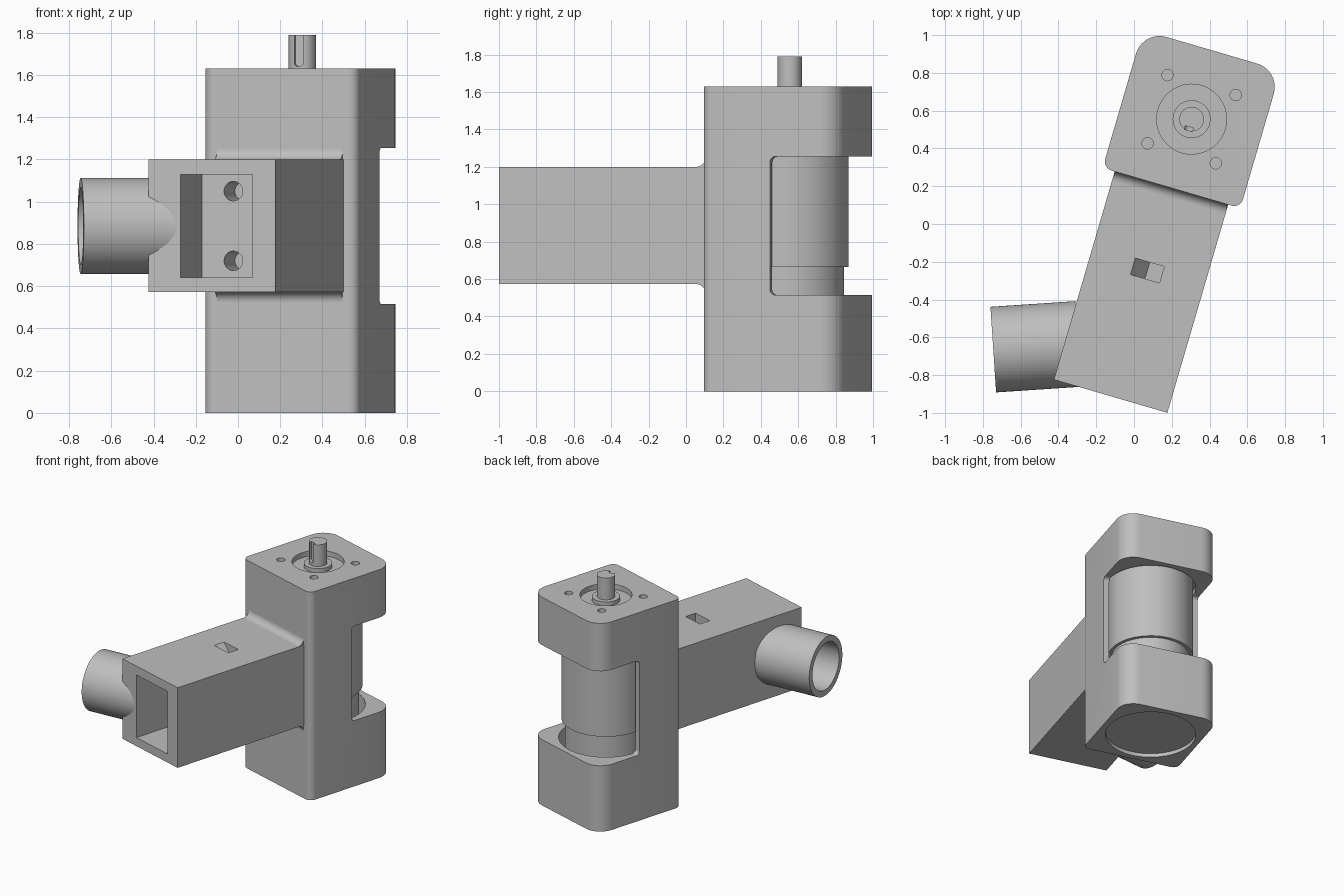
import bpy, bmesh, math
from mathutils import Matrix, Vector

cube = bpy.data.objects.get("Cube")
if cube:
    bpy.data.objects.remove(cube, do_unlink=True)

grey = bpy.data.materials.new("plain_grey")
grey.use_nodes = True
colour = (0.52, 0.52, 0.52, 1)
grey.diffuse_color = colour
grey.node_tree.nodes["Principled BSDF"].inputs["Base Color"].default_value = colour

# the housing and arm are built square, then turned about the motor axis
PLACE = Matrix.Translation((0.305, 0.555, 0)) @ Matrix.Rotation(math.radians(-16.3), 4, "Z")
MID = 0.885


def finish(name, bm):
    bmesh.ops.recalc_face_normals(bm, faces=bm.faces)
    mesh = bpy.data.meshes.new(name)
    bm.to_mesh(mesh)
    bm.free()
    obj = bpy.data.objects.new(name, mesh)
    bpy.context.collection.objects.link(obj)
    mesh.materials.append(grey)
    return obj


def prism(name, outline, axis, low, high):
    """Extrude a flat outline along an axis."""
    spot = {"X": lambda a, b, h: (h, a, b), "Y": lambda a, b, h: (a, h, b),
            "Z": lambda a, b, h: (a, b, h)}[axis]
    bm = bmesh.new()
    face = bm.faces.new([bm.verts.new(spot(a, b, low)) for a, b in outline])
    out = bmesh.ops.extrude_face_region(bm, geom=[face])
    moved = [v for v in out["geom"] if isinstance(v, bmesh.types.BMVert)]
    bmesh.ops.translate(bm, verts=moved, vec=Vector(spot(0, 0, high - low)))
    return finish(name, bm)


def lathe(name, profile, steps=96):
    """Spin a radius and height profile about z."""
    bm = bmesh.new()
    verts = [bm.verts.new((r, 0, z)) for r, z in profile]
    edges = [bm.edges.new(pair) for pair in zip(verts, verts[1:])]
    bmesh.ops.spin(bm, geom=verts + edges, cent=(0, 0, 0), axis=(0, 0, 1),
                   angle=math.tau, steps=steps)
    bmesh.ops.remove_doubles(bm, verts=bm.verts, dist=0.0001)
    return finish(name, bm)


def arc(cx, cy, r, start, end, steps):
    return [(cx + r * math.cos(math.radians(start + (end - start) * i / steps)),
             cy + r * math.sin(math.radians(start + (end - start) * i / steps)))
            for i in range(steps + 1)]


def circle(cx, cy, r, steps=64):
    return arc(cx, cy, r, 0, 360, steps)[:-1]


def rounded(x0, x1, y0, y1, radii):
    """Rectangle with radii from lower left, going anticlockwise."""
    points = []
    corners = [(x0, y0, 1, 1), (x1, y0, -1, 1), (x1, y1, -1, -1), (x0, y1, 1, -1)]
    for i, ((x, y, sx, sy), r) in enumerate(zip(corners, radii)):
        if r:
            points += arc(x + sx * r, y + sy * r, r, 180 + 90 * i, 270 + 90 * i, 10)
        else:
            points.append((x, y))
    return points


def rect(x0, x1, y0, y1):
    return rounded(x0, x1, y0, y1, [0] * 4)


def cut(obj, cutter):
    mod = obj.modifiers.new("cut", "BOOLEAN")
    mod.operation, mod.solver, mod.object = "DIFFERENCE", "EXACT", cutter
    bpy.context.view_layer.objects.active = obj
    bpy.ops.object.modifier_apply(modifier=mod.name)
    bpy.data.objects.remove(cutter, do_unlink=True)


# housing: rounded block, open at the back, bored for the motor
housing = prism("housing", rounded(-0.38, 0.38, -0.38, 0.38, [0.05, 0.05, 0.13, 0.13]),
                "Z", 0, 1.63)
cut(housing, prism("bore", circle(0, 0, 0.335, 96), "Z", 0.06, 1.3))
cut(housing, prism("back_opening", rounded(0, 1, 0.515, 1.255, [0.03, 0, 0, 0.03]),
                   "X", -1, 1))
cut(housing, prism("base_recess", circle(0, 0, 0.335, 96), "Z", -0.1, 0.03))
cut(housing, prism("shaft_recess", circle(0, 0, 0.185, 96), "Z", 1.59, 1.8))
for sx in (-1, 1):
    for sy in (-1, 1):
        cut(housing, prism("bolt_hole", circle(sx * 0.188, sy * 0.188, 0.03, 32),
                           "Z", 1.53, 1.8))

# motor, collar and keyed shaft
motor = lathe("motor", [(0, 0.05), (0.29, 0.05), (0.29, 0.665), (0.315, 0.665),
                        (0.315, 1.31), (0, 1.31)])
collar = lathe("shaft_collar", [(0, 1.58), (0.1, 1.58), (0.1, 1.62), (0, 1.62)])
shaft = prism("shaft", circle(0, 0, 0.065), "Z", 1.58, 1.79)
cut(shaft, prism("keyway", rounded(-0.022, 0.022, 1.64, 2, [0.02, 0.02, 0, 0]),
                 "Y", -0.1, -0.042))

# arm: square beam with a front pocket, screw holes and a top slot
arm = prism("arm", rect(-0.313, 0.313, 0.573, 1.2), "Y", -1.528, -0.36)
cut(arm, prism("pocket", rect(-0.154, 0.2, 0.64, 1.13), "Y", -1.7, -1.165))
for side in (-1, 1):
    cut(arm, prism("screw_hole", circle(0, MID + side * 0.165, 0.046, 32),
                   "Y", -1.25, -0.98))
cut(arm, prism("top_slot", [(-0.08, 1.3), (-0.08, 1.2), (0, 1.11), (0.08, 1.11),
                            (0.08, 1.3)], "Y", -0.88, -0.79))

# fillets where the arm meets the housing
fillets = []
for name, z, side in (("upper_fillet", 1.2, 1), ("lower_fillet", 0.573, -1)):
    curve = arc(-0.43, 0.05, 0.05, -90, 0, 10)
    outline = [(y, z + side * h) for y, h in curve + [(-0.37, 0.05), (-0.37, -0.01),
                                                     (-0.43, -0.01)]]
    fillets.append(prism(name, outline, "X", -0.31, 0.31))

for obj in [housing, motor, collar, shaft, arm] + fillets:
    obj.data.transform(PLACE)

# side tube: blind pipe leaving the arm on its right
tube = lathe("side_tube", [(0, 0.4), (0.182, 0.4), (0.182, 0), (0.227, 0),
                           (0.227, 0.45), (0, 0.45)])
tube.data.transform(Matrix.Translation((-0.745, -0.665, MID))
                    @ Matrix.Rotation(math.radians(3.8), 4, "Z")
                    @ Matrix.Rotation(math.radians(90), 4, "Y"))

# smooth the round surfaces and keep hard edges
bpy.ops.object.select_all(action="DESELECT")
for obj in [housing, motor, collar, shaft, arm, tube] + fillets:
    obj.select_set(True)
bpy.context.view_layer.objects.active = housing
bpy.ops.object.shade_smooth_by_angle(angle=math.radians(30))
